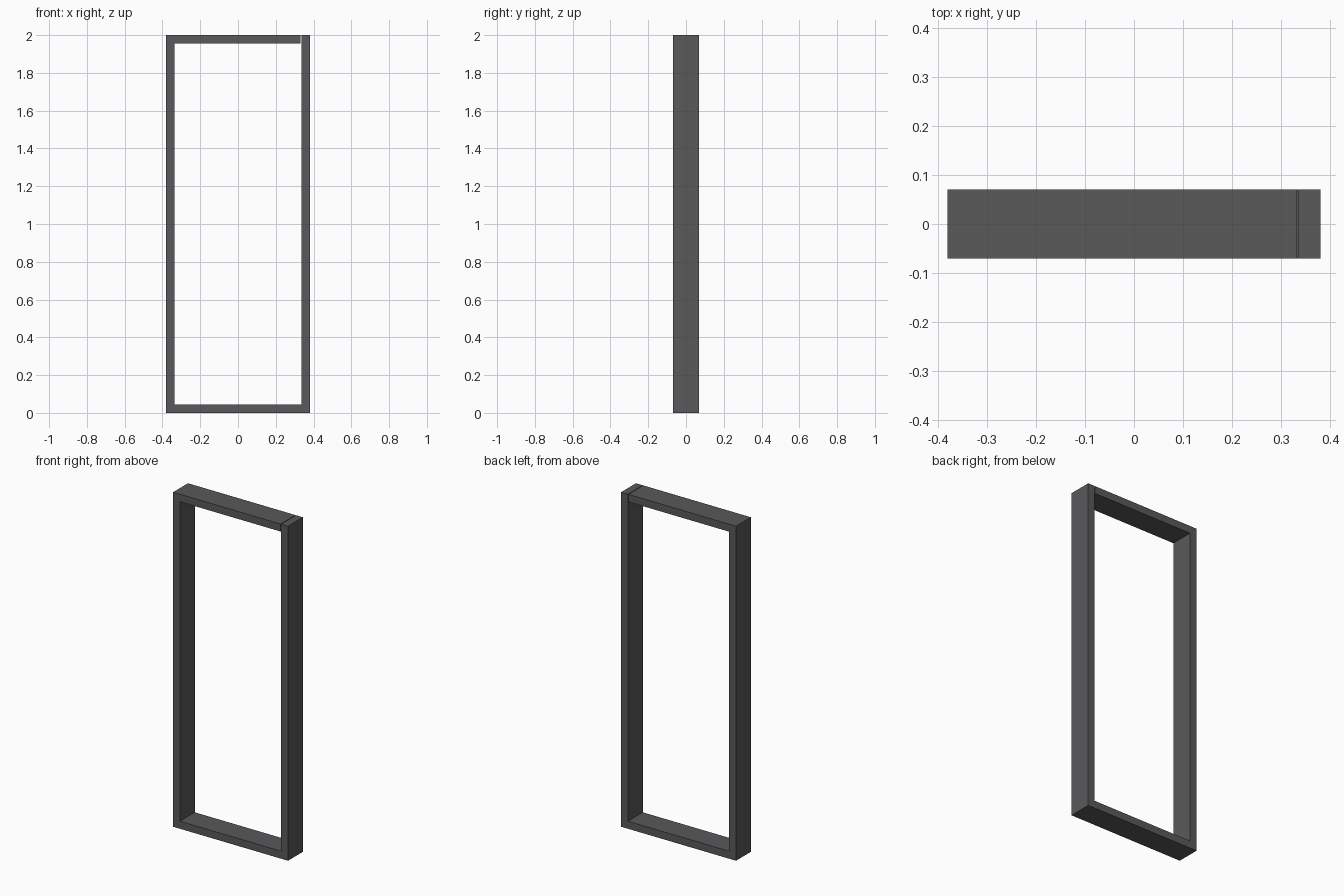
import bpy

if "Cube" in bpy.data.objects:
    bpy.data.objects.remove(bpy.data.objects["Cube"])

W, H, D, T = 0.38, 2.0, 0.07, 0.045  # half width, height, half depth, bar thickness
GAP = 0.004                          # narrow joint beside the right post

mat = bpy.data.materials.new("dark_grey")
mat.diffuse_color = (0.1, 0.1, 0.105, 1)
mat.use_nodes = True
mat.node_tree.nodes["Principled BSDF"].inputs["Base Color"].default_value = mat.diffuse_color


def bar(name, x0, x1, z0, z1):
    bpy.ops.mesh.primitive_cube_add(size=1, location=((x0 + x1) / 2, 0, (z0 + z1) / 2))
    ob = bpy.context.object
    ob.name = name
    ob.scale = (x1 - x0, 2 * D, z1 - z0)
    bpy.ops.object.transform_apply(location=False, rotation=False, scale=True)
    ob.data.materials.append(mat)


# Upright posts
bar("left_post", -W, -W + T, 0, H)
bar("right_post", W - T, W, 0, H)

# Sill and header
bar("bottom_rail", -W + T, W - T, 0, T)
bar("top_rail", -W + T, W - T - GAP, H - T, H)
